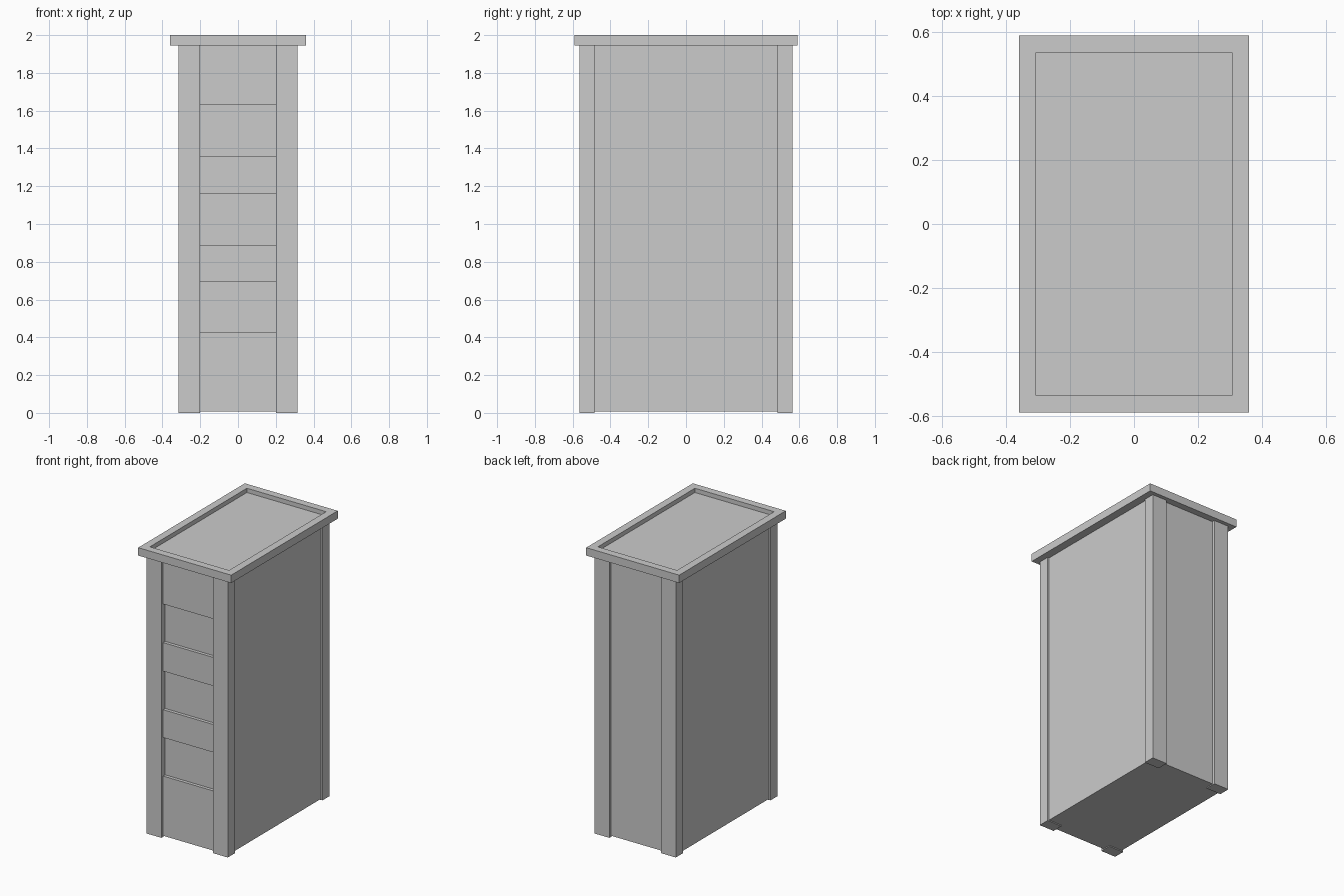
import bpy, bmesh

if "Cube" in bpy.data.objects:
    bpy.data.objects.remove(bpy.data.objects["Cube"])

TOP = 1.945  # underside of the cap


def finish(name, bm):
    bmesh.ops.recalc_face_normals(bm, faces=bm.faces)
    mesh = bpy.data.meshes.new(name)
    bm.to_mesh(mesh)
    bm.free()
    obj = bpy.data.objects.new(name, mesh)
    bpy.context.collection.objects.link(obj)
    return obj


def box_bmesh(lo, hi):
    bm = bmesh.new()
    bmesh.ops.create_cube(bm, size=1)
    for v in bm.verts:
        v.co = [(lo[i] + hi[i]) / 2 + v.co[i] * (hi[i] - lo[i]) for i in range(3)]
    return bm


# Body: side profile with three shallow notches on the front, extruded across x
half_width, front, notch, bottom = 0.303, -0.543, -0.52, 0.007
profile = [(0.543, bottom), (front, bottom)]
for z0, z1 in ((0.425, 0.695), (0.89, 1.16), (1.36, 1.63)):
    profile += [(front, z0), (notch, z0), (notch, z1), (front, z1)]
profile += [(front, TOP), (0.543, TOP)]
bm = bmesh.new()
face = bm.faces.new([bm.verts.new((-half_width, y, z)) for y, z in profile])
ext = bmesh.ops.extrude_face_region(bm, geom=[face], use_keep_orig=True)
moved = [g for g in ext["geom"] if isinstance(g, bmesh.types.BMVert)]
bmesh.ops.translate(bm, verts=moved, vec=(2 * half_width, 0, 0))
finish("body", bm)

# Corner posts: one post mirrored to all four corners
posts = finish("corner_posts", box_bmesh((0.2, -0.563, 0), (0.315, -0.484, TOP)))
mirror = posts.modifiers.new("mirror", "MIRROR")
mirror.use_axis = (True, True, False)

# Cap: slab with a raised rim around a sunken top
bm = box_bmesh((-0.36, -0.59, TOP), (0.36, 0.59, 2.0))
bm.normal_update()
top = max(bm.faces, key=lambda f: f.calc_center_median().z)
bmesh.ops.inset_region(bm, faces=[top], thickness=0.075)
ext = bmesh.ops.extrude_discrete_faces(bm, faces=[top])
bmesh.ops.translate(bm, verts=ext["faces"][0].verts, vec=(0, 0, -0.03))
finish("cap", bm)
